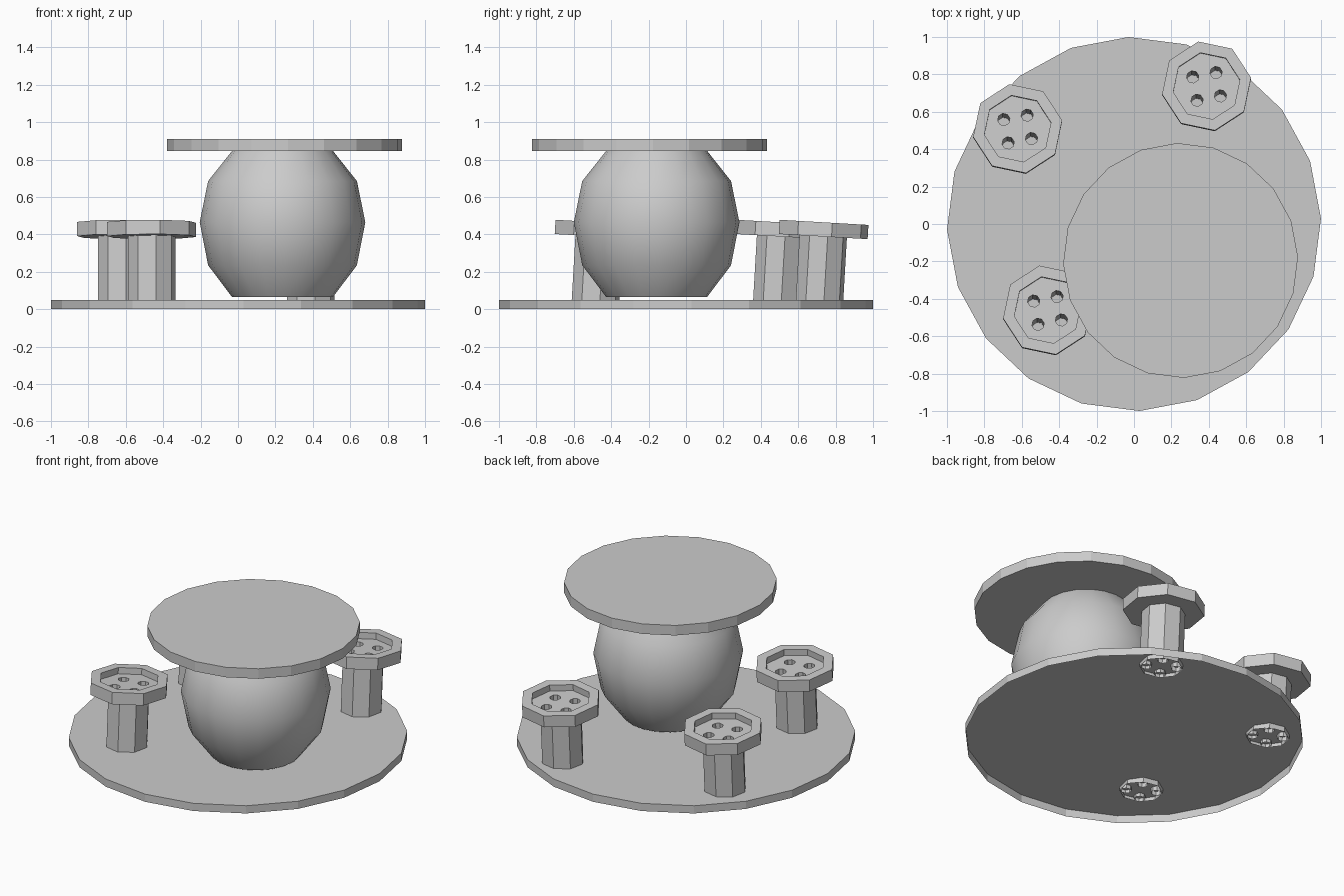
import bpy, bmesh
from math import cos, sin, radians, pi
from mathutils import Matrix

if "Cube" in bpy.data.objects:
    bpy.data.objects.remove(bpy.data.objects["Cube"])

TURN = 1.7      # rotation of the 20-sided parts
SPIN = 10.6     # rotation of the octagonal parts
LEAN = 3.3      # the stools tip slightly towards the back


def loft(bm, rings, sides, turn=0.0):
    """Skin a stack of (x, y, z, radius) rings and cap both ends."""
    loops = []
    for x, y, z, r in rings:
        loops.append([bm.verts.new((
            x + r * cos(radians(turn) + 2 * pi * i / sides),
            y + r * sin(radians(turn) + 2 * pi * i / sides), z))
            for i in range(sides)])
    for a, b in zip(loops, loops[1:]):
        for i in range(sides):
            j = (i + 1) % sides
            bm.faces.new((a[i], a[j], b[j], b[i]))
    bm.faces.new(loops[0][::-1])
    bm.faces.new(loops[-1])


def make_object(name, bm, smooth=False):
    bmesh.ops.recalc_face_normals(bm, faces=bm.faces)
    for f in bm.faces:
        f.smooth = smooth and len(f.verts) == 4
    mesh = bpy.data.meshes.new(name)
    bm.to_mesh(mesh)
    bm.free()
    ob = bpy.data.objects.new(name, mesh)
    bpy.context.collection.objects.link(ob)
    return ob


def turned(name, profile, sides, turn, centre=(0, 0), smooth=False):
    bm = bmesh.new()
    loft(bm, [(0, 0, z, r) for r, z in profile], sides, turn)
    ob = make_object(name, bm, smooth)
    ob.location = (*centre, 0)
    return ob


def cut(ob, cutter):
    """Subtract the cutter for good, then discard it."""
    mod = ob.modifiers.new("cut", 'BOOLEAN')
    mod.operation, mod.solver, mod.object = 'DIFFERENCE', 'EXACT', cutter
    cutter.hide_render = True
    dg = bpy.context.evaluated_depsgraph_get()
    mesh = bpy.data.meshes.new_from_object(ob.evaluated_get(dg))
    ob.modifiers.clear()
    ob.data = mesh
    bpy.data.objects.remove(cutter)


def open_bottom(ob, z):
    """Remove the faces lying at height z, leaving a shell."""
    bm = bmesh.new()
    bm.from_mesh(ob.data)
    low = [f for f in bm.faces if all(abs(v.co.z - z) < 1e-3 for v in f.verts)]
    bmesh.ops.delete(bm, geom=low, context='FACES')
    bm.to_mesh(ob.data)
    bm.free()


# round base: a shallow lid, open underneath
base = turned("base", [(1.0, 0.0), (1.0, 0.05)], 20, TURN)
open_bottom(base, 0.0)

# table: round top on a bulging pedestal
turned("table_top", [(0.628, 0.845), (0.628, 0.91)], 20, TURN, (0.249, -0.195))
turned("table_pedestal", [(0.27, 0.065), (0.398, 0.235), (0.443, 0.465),
                          (0.398, 0.685), (0.267, 0.85)],
       20, TURN, (0.238, -0.157), smooth=True)

# button stool: octagonal dished seat on a stem, four holes right through
stool = turned("stool_1", [(0.129, 0.018), (0.129, 0.382), (0.242, 0.382),
                           (0.242, 0.458), (0.181, 0.458), (0.181, 0.418)],
               8, SPIN)
bm = bmesh.new()
for k in range(4):
    a = radians(SPIN + 45 + 90 * k)
    x, y = 0.09 * cos(a), 0.09 * sin(a)
    loft(bm, [(x, y, -0.1, 0.033), (x, y, 0.5, 0.033)], 8, SPIN)
cut(stool, make_object("hole_cutter", bm))
open_bottom(stool, 0.018)

# place the three stools; their stems poke through the base
drop = 0.458 * sin(radians(LEAN))
for i, (x, y) in enumerate([(0.388, 0.738), (-0.622, 0.51), (-0.462, -0.46)]):
    ob = stool
    if i:
        ob = bpy.data.objects.new(f"stool_{i + 1}", stool.data)
        bpy.context.collection.objects.link(ob)
    ob.matrix_world = (Matrix.Translation((x, y - drop, 0.007))
                       @ Matrix.Rotation(radians(-LEAN), 4, 'X'))
